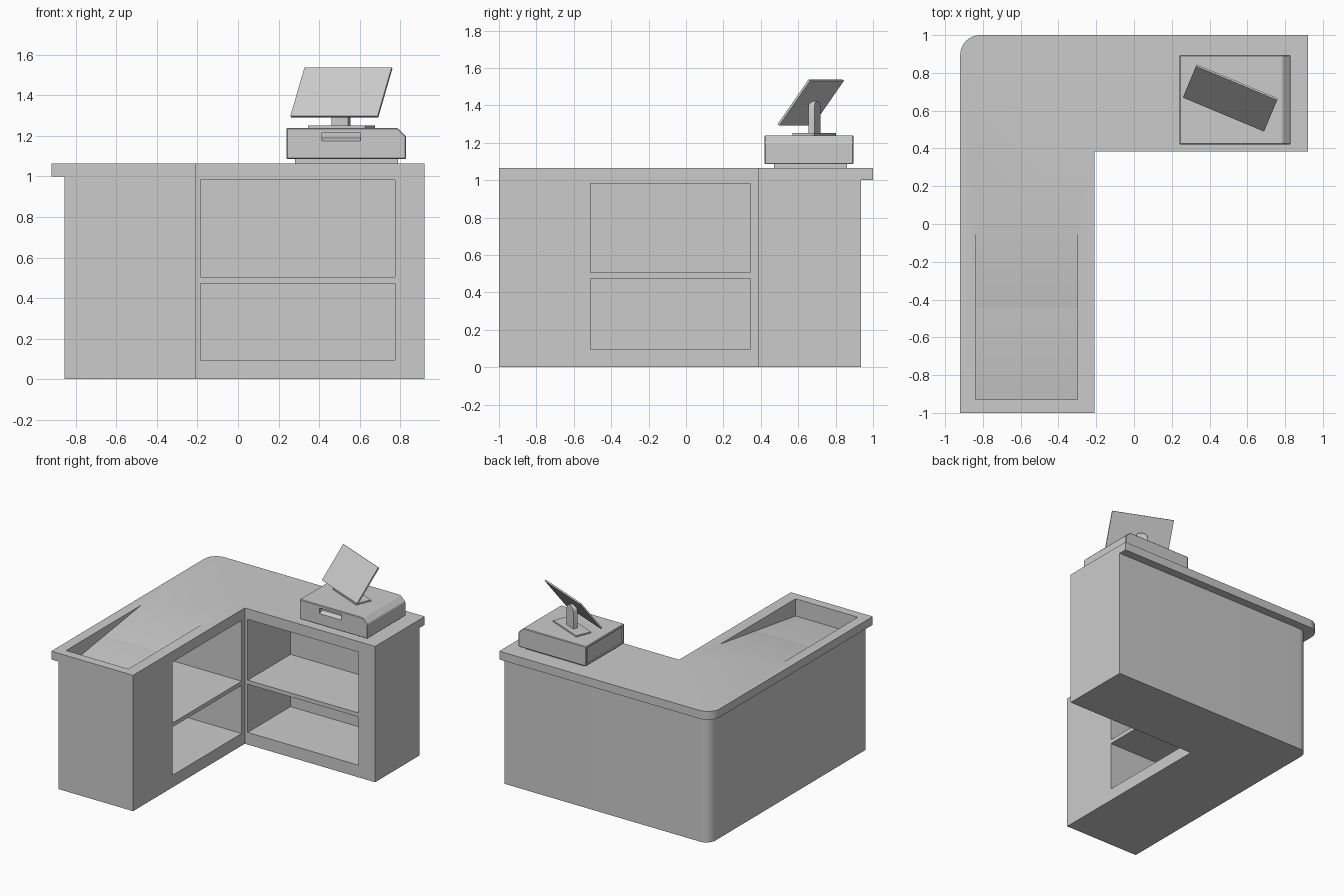
import bpy, math
from mathutils import Matrix, Vector

if "Cube" in bpy.data.objects:
    bpy.data.objects.remove(bpy.data.objects["Cube"])


def prism(name, pts, lo, hi, axis="Z"):
    """Extrude a 2D outline: Z takes (x, y), Y takes (x, z), X takes (y, z)."""
    place = {"Z": lambda a, b, t: (a, b, t),
             "Y": lambda a, b, t: (a, t, b),
             "X": lambda a, b, t: (t, a, b)}[axis]
    n = len(pts)
    verts = [place(a, b, t) for t in (lo, hi) for a, b in pts]
    faces = [list(range(n))[::-1], list(range(n, 2 * n))]
    faces += [(i, (i + 1) % n, n + (i + 1) % n, n + i) for i in range(n)]
    if axis == "Y":
        faces = [list(f)[::-1] for f in faces]
    mesh = bpy.data.meshes.new(name)
    mesh.from_pydata(verts, [], faces)
    obj = bpy.data.objects.new(name, mesh)
    bpy.context.collection.objects.link(obj)
    return obj


def box(name, x0, x1, y0, y1, z0, z1):
    return prism(name, [(x0, y0), (x1, y0), (x1, y1), (x0, y1)], z0, z1)


def apply(obj, mod):
    bpy.context.view_layer.objects.active = obj
    bpy.ops.object.modifier_apply(modifier=mod.name)


def cut(obj, cutters):
    for c in cutters:
        mod = obj.modifiers.new("cut", "BOOLEAN")
        mod.operation, mod.solver, mod.object = "DIFFERENCE", "EXACT", c
        apply(obj, mod)


def l_outline(left, back, r, steps=10):
    """L-shaped plan with a rounded outer corner."""
    pts = [(left, -1), (-0.21, -1), (-0.21, 0.385), (0.92, 0.385), (0.92, back)]
    for i in range(steps + 1):
        a = math.pi / 2 * (1 + i / steps)
        pts.append((left + r + r * math.cos(a), back - r + r * math.sin(a)))
    return pts


# Counter: cabinet body and overhanging top
body = prism("counter_body", l_outline(-0.855, 0.935, 0.08), 0, 1.0)
top = prism("counter_top", l_outline(-0.92, 1.0, 0.105), 1.0, 1.065)

# Shelf cavities in both wings
cutters = []
for z0, z1 in ((0.095, 0.473), (0.505, 0.982)):
    cutters.append(box("shelf_cutter", -0.185, 0.775, 0.3, 0.915, z0, z1))
    cutters.append(box("shelf_cutter", -0.832, -0.15, -0.51, 0.345, z0, z1))
cut(body, cutters)

# Sloping tray sunk into the left wing
slope = 0.135 / 0.93
tray = prism("tray_cutter", [(-0.93, 0.93), (0.2, 1.065 + 0.2 * slope),
                             (0.2, 1.2), (-0.93, 1.2)], -0.84, -0.30, "X")
cut(body, [tray])
cut(top, [tray])
cutters.append(tray)

# Cash register: plinth and chamfered drawer case
box("register_plinth", 0.28, 0.79, 0.47, 0.86, 1.065, 1.086)
case = prism("register_case", [(0.24, 1.085), (0.828, 1.085), (0.828, 1.2),
                               (0.785, 1.24), (0.24, 1.24)], 0.42, 0.895, "Y")
bevel = case.modifiers.new("bevel", "BEVEL")
bevel.width, bevel.segments = 0.005, 1
apply(case, bevel)

# Printer slot on the front and recessed side panel
slot = prism("slot_cutter", [(0.40, 1.163), (0.45, 1.19), (0.45, 1.217), (0.40, 1.217)],
             0.415, 0.605, "X")
panel = box("panel_cutter", 0.2, 0.25, 0.44, 0.875, 1.1, 1.225)
cut(case, [slot, panel])
cutters += [slot, panel]
for c in cutters:
    bpy.data.objects.remove(c)

# Turned display: foot, post and tilted screen
turn = Matrix.Rotation(math.radians(-22.7), 4, "Z")
foot = box("display_foot", -0.153, 0.153, -0.062, 0.062, 0, 0.011)
foot.matrix_world = Matrix.Translation((0.51, 0.685, 1.24)) @ turn

arc = [(0.044 * math.cos(a), 0.135 + 0.038 * math.sin(a))
       for a in (math.pi * i / 10 for i in range(11))]
post = prism("display_post", [(-0.044, 0), (0.044, 0)] + arc, -0.017, 0.017, "Y")
post.matrix_world = Matrix.Translation((0.508, 0.687, 1.25)) @ turn

screen = box("display_screen", -0.233, 0.233, -0.006, 0.006, -0.15, 0.15)
screen.matrix_world = (Matrix.Translation((0.51, 0.667, 1.415)) @ turn
                       @ Matrix.Rotation(math.radians(-36.9), 4, "X"))

# Soft shading on the rounded corners, sharp edges kept
for o in (body, top, post):
    bpy.ops.object.select_all(action="DESELECT")
    o.select_set(True)
    bpy.context.view_layer.objects.active = o
    bpy.ops.object.shade_smooth_by_angle(angle=math.radians(30))
